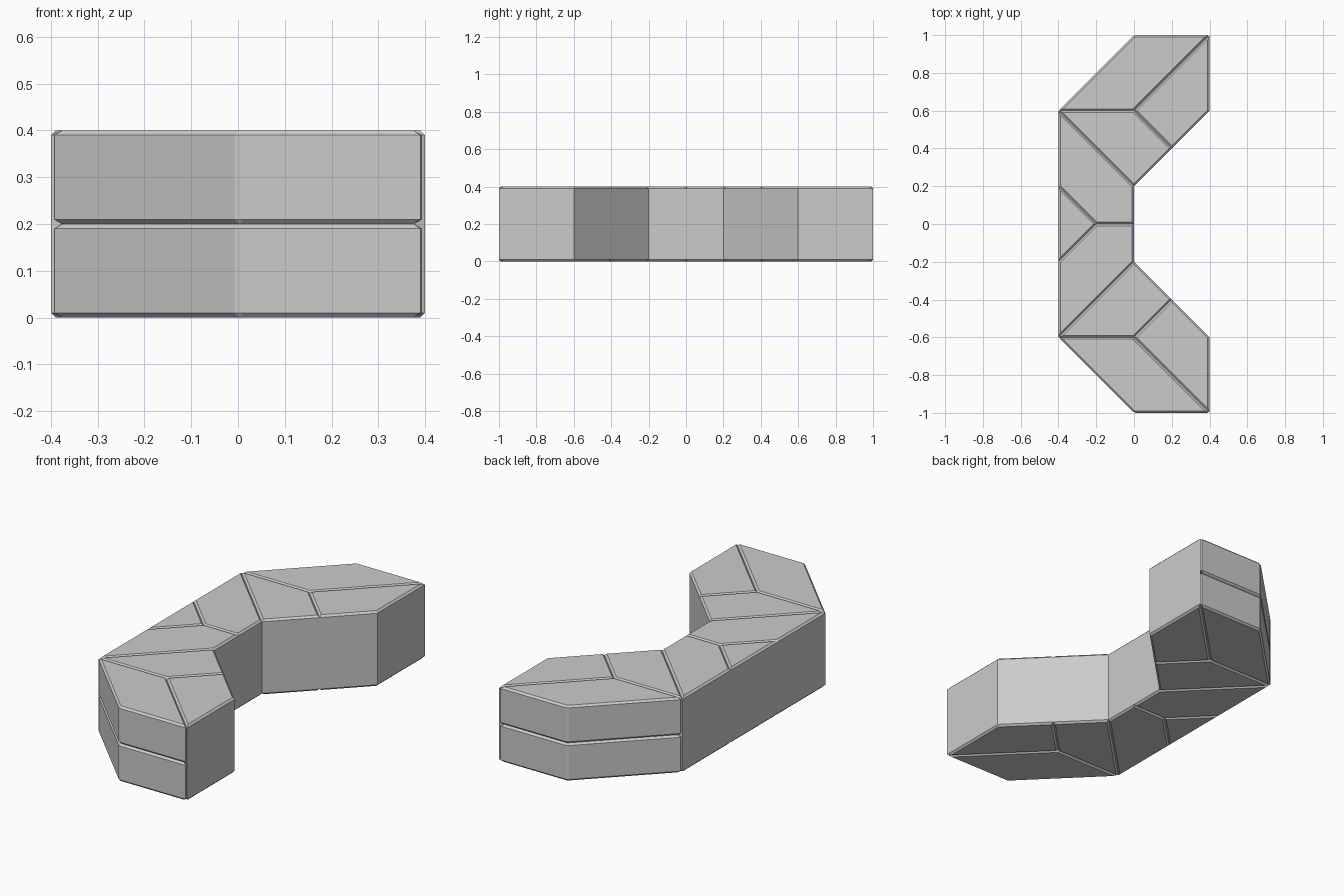
import bpy, bmesh

if "Cube" in bpy.data.objects:
    bpy.data.objects.remove(bpy.data.objects["Cube"])

BEVEL = 0.01

def block(name, pts, z0=0.0, z1=0.4, all_edges=False):
    """Upright prism; chamfers the top and bottom rims, or every edge."""
    bm = bmesh.new()
    low = [bm.verts.new((x, y, z0)) for x, y in pts]
    high = [bm.verts.new((x, y, z1)) for x, y in pts]
    bm.faces.new(low)
    bm.faces.new(high)
    n = len(pts)
    for i in range(n):
        j = (i + 1) % n
        bm.faces.new((low[i], low[j], high[j], high[i]))
    bmesh.ops.recalc_face_normals(bm, faces=bm.faces[:])
    edges = [e for e in bm.edges
             if all_edges or abs(e.verts[0].co.z - e.verts[1].co.z) < 1e-6]
    bmesh.ops.bevel(bm, geom=edges, offset=BEVEL, offset_type='OFFSET',
                    segments=1, profile=0.5, affect='EDGES')
    mesh = bpy.data.meshes.new(name)
    bm.to_mesh(mesh)
    bm.free()
    obj = bpy.data.objects.new(name, mesh)
    bpy.context.collection.objects.link(obj)
    return obj

# Plan outlines of the interlocking blocks on the +y half
outer = [(0, 1), (0.4, 1), (0, 0.6), (-0.4, 0.6)]
tip = [(0.4, 1), (0.4, 0.6), (0.2, 0.4), (0, 0.6)]
elbow = [(-0.4, 0.6), (0, 0.6), (0.2, 0.4), (0, 0.2)]
middle = [(-0.4, 0.6), (0, 0.2), (0, 0), (-0.2, 0), (-0.4, 0.2)]

for side, s in (("back", 1), ("front", -1)):
    flip = lambda pts: [(x, y * s) for x, y in pts]
    # Outer block is split into two stacked halves
    block(f"outer_block_lower_{side}", flip(outer), 0.0, 0.2, True)
    block(f"outer_block_upper_{side}", flip(outer), 0.2, 0.4, True)
    block(f"tip_block_{side}", flip(tip))
    block(f"elbow_block_{side}", flip(elbow))
    block(f"middle_block_{side}", flip(middle))

# Triangular key in the centre of the long straight side
block("centre_key", [(-0.4, 0.2), (-0.2, 0), (-0.4, -0.2)])
